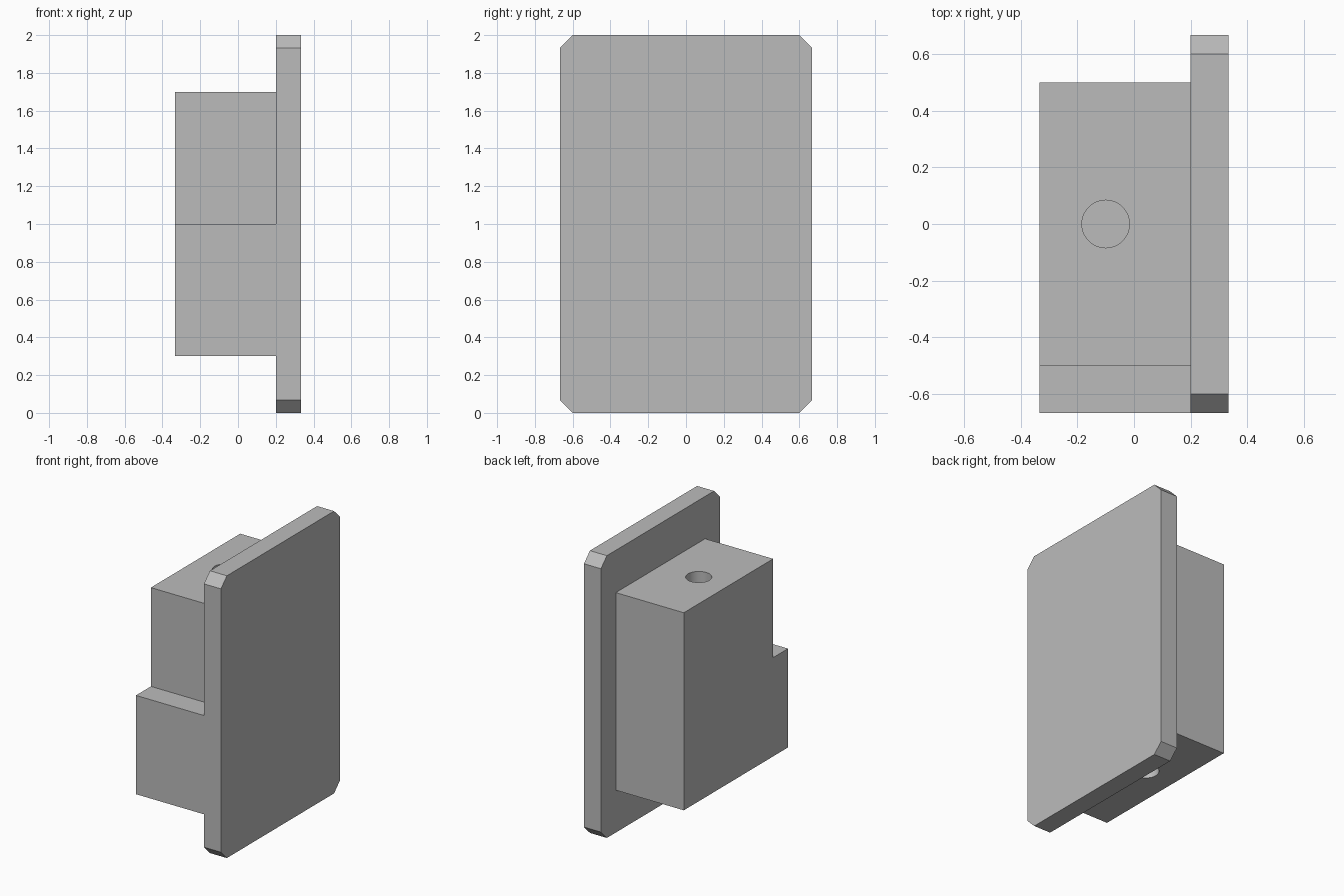
import bpy
import bmesh

if "Cube" in bpy.data.objects:
    bpy.data.objects.remove(bpy.data.objects["Cube"])

# One plain grey material
grey = bpy.data.materials.new("plain grey")
grey.use_nodes = True
colour = (0.5, 0.5, 0.5, 1)
grey.diffuse_color = colour
grey.node_tree.nodes["Principled BSDF"].inputs["Base Color"].default_value = colour


def extrude_profile(name, points, x0, x1):
    """Extrude a closed (y, z) outline along x."""
    bm = bmesh.new()
    face = bm.faces.new([bm.verts.new((x0, y, z)) for y, z in points])
    moved = bmesh.ops.extrude_face_region(bm, geom=[face])["geom"]
    verts = [v for v in moved if isinstance(v, bmesh.types.BMVert)]
    bmesh.ops.translate(bm, verts=verts, vec=(x1 - x0, 0, 0))
    bmesh.ops.recalc_face_normals(bm, faces=bm.faces)
    mesh = bpy.data.meshes.new(name)
    bm.to_mesh(mesh)
    bm.free()
    mesh.materials.append(grey)
    obj = bpy.data.objects.new(name, mesh)
    bpy.context.collection.objects.link(obj)
    return obj


LEFT, JOIN, RIGHT = -0.333, 0.2, 0.333
HALF, TOP, CUT = 0.667, 2.0, 0.067
LOW, STEP, HIGH = 0.3, 1.0, 1.7

# Upright plate with chamfered corners
inner = HALF - CUT
plate = extrude_profile("face_plate", [
    (-inner, 0), (inner, 0), (HALF, CUT), (HALF, TOP - CUT),
    (inner, TOP), (-inner, TOP), (-HALF, TOP - CUT), (-HALF, CUT)], JOIN, RIGHT)

# Stepped block behind the plate
block = extrude_profile("stepped_block", [
    (-HALF, LOW), (0.5, LOW), (0.5, HIGH),
    (-0.5, HIGH), (-0.5, STEP), (-HALF, STEP)], LEFT, JOIN)

# Blind round holes in the top and bottom of the block
for name, z in (("top_hole_cutter", HIGH), ("bottom_hole_cutter", LOW)):
    bpy.ops.mesh.primitive_cylinder_add(vertices=48, radius=0.084, depth=0.7,
                                        location=(-0.1, 0, z))
    cutter = bpy.context.object
    cutter.name = name
    cutter.data.materials.append(grey)
    cutter.hide_render = True
    cut = block.modifiers.new(name, "BOOLEAN")
    cut.operation = "DIFFERENCE"
    cut.solver = "EXACT"
    cut.object = cutter
    bpy.context.view_layer.objects.active = block
    bpy.ops.object.modifier_apply(modifier=cut.name)
    bpy.data.objects.remove(cutter)

# Smooth hole walls, crisp edges elsewhere
bpy.ops.object.select_all(action="DESELECT")
block.select_set(True)
bpy.context.view_layer.objects.active = block
bpy.ops.object.shade_smooth_by_angle()
